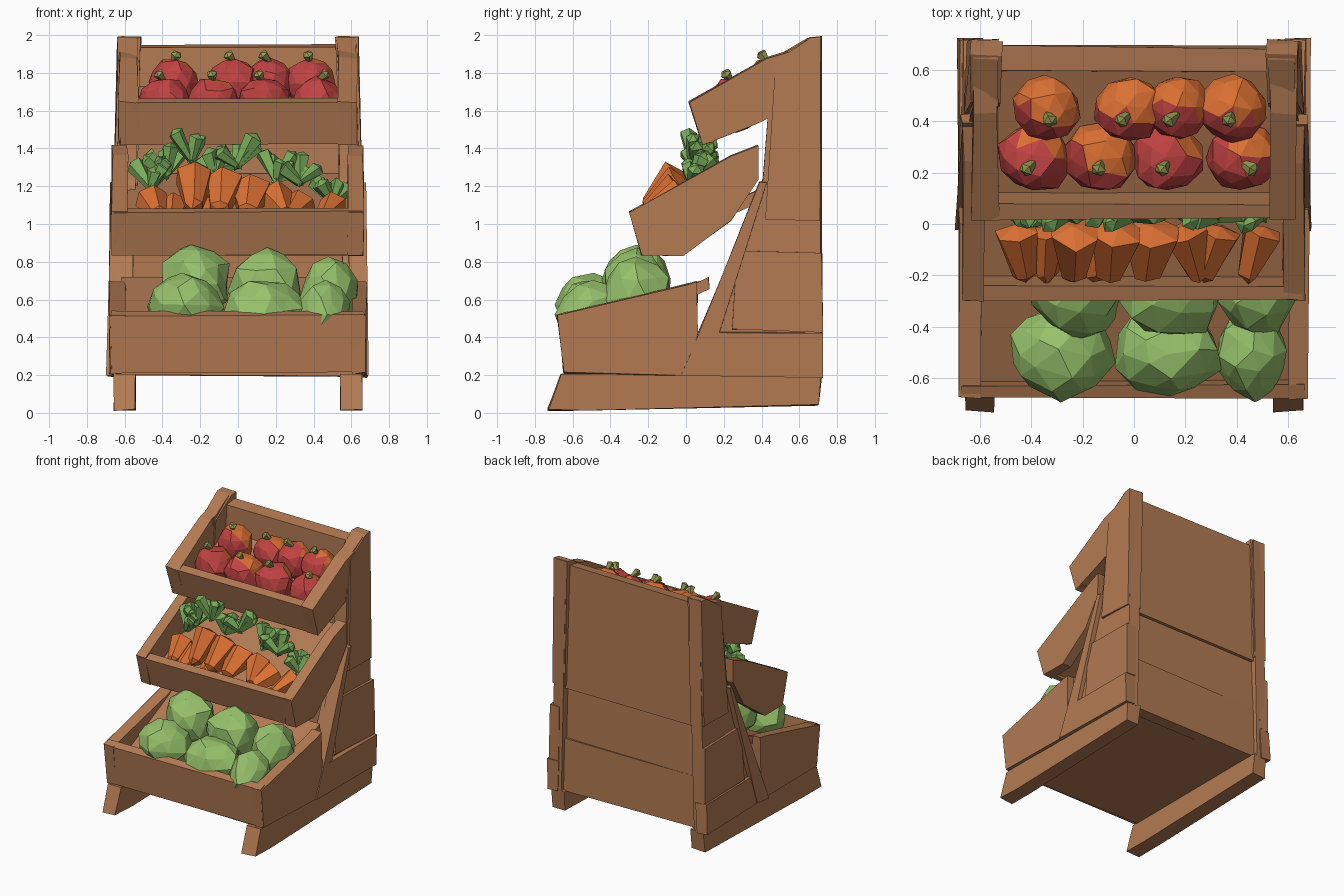
import bpy, bmesh, random
from mathutils import Vector, Matrix

random.seed(4)
if "Cube" in bpy.data.objects:
    bpy.data.objects.remove(bpy.data.objects["Cube"])


def material(name, *srgb):
    m = bpy.data.materials.new(name)
    col = [((c + 0.055) / 1.055) ** 2.4 for c in srgb] + [1]
    m.use_nodes = True
    m.diffuse_color = col
    m.node_tree.nodes["Principled BSDF"].inputs["Base Color"].default_value = col
    return m


WOOD = material("wood", 0.70, 0.48, 0.325)
ORANGE = material("orange", 0.86, 0.44, 0.20)
PALE = material("cabbage_green", 0.59, 0.76, 0.42)
LEAF = material("leaf_green", 0.47, 0.67, 0.35)
RED = material("fruit_red", 0.76, 0.26, 0.26)
OLIVE = material("olive_green", 0.60, 0.61, 0.32)


def finish(name, bm, *mats):
    bmesh.ops.recalc_face_normals(bm, faces=bm.faces)
    me = bpy.data.meshes.new(name)
    bm.to_mesh(me)
    bm.free()
    for m in mats:
        me.materials.append(m)
    ob = bpy.data.objects.new(name, me)
    bpy.context.scene.collection.objects.link(ob)
    return ob


def jitter(bm, amount):
    for v in bm.verts:
        v.co += Vector([random.uniform(-amount, amount) for _ in range(3)])


def board(name, profile, x0, x1, lean=0.0, rough=0.006):
    """Hand-cut board: a y-z outline extruded along x, leaning inward with height."""
    bm = bmesh.new()
    ends = []
    for x in (x0, x1):
        side = 1 if x0 + x1 > 0 else -1
        ends.append([bm.verts.new((x - side * lean * z, y, z)) for y, z in profile])
    bm.faces.new(ends[0])
    bm.faces.new(ends[1][::-1])
    n = len(profile)
    for i in range(n):
        j = (i + 1) % n
        bm.faces.new((ends[0][i], ends[1][i], ends[1][j], ends[0][j]))
    jitter(bm, rough)
    return finish(name, bm, WOOD)


def pair(name, profile, inner, outer, lean=0.0):
    for label, s in (("left", 1), ("right", -1)):
        board(f"{label}_{name}", profile, s * inner, s * outer, lean)


def bin_box(name, side, floor, inner, outer, thick):
    """Open tray; the first two outline points are the front edge."""
    pair(name + "_side", side, inner, outer)
    (ty, tz), (by, bz) = side[:2]
    board(name + "_front", [(ty, tz), (by, bz), (by + thick, bz + 0.01),
                            (ty + thick, tz + 0.02)], -outer + 0.01, outer - 0.01)
    board(name + "_floor", floor, -inner - 0.02, inner + 0.02)


# Side frames
pair("foot_runner", [(-0.73, 0.015), (-0.52, 0.015), (0.7, 0.04), (0.72, 0.2), (-0.66, 0.21)],
     0.545, 0.655)
pair("side_panel", [(-0.03, 0.2), (0.3, 0.98), (0.41, 1.24), (0.46, 1.87), (0.64, 1.98),
                    (0.715, 1.99), (0.715, 0.19)], 0.57, 0.665, 0.022)
pair("lower_side_plank", [(-0.03, 0.2), (0.07, 0.43), (0.72, 0.42), (0.72, 0.19)], 0.6, 0.692, 0.02)
pair("middle_side_plank", [(0.24, 0.44), (0.27, 0.86), (0.72, 0.85), (0.72, 0.43)], 0.6, 0.682, 0.02)
pair("upper_side_plank", [(0.42, 1.02), (0.47, 1.86), (0.66, 1.99), (0.715, 1.99), (0.715, 1.02)],
     0.56, 0.68, 0.022)
pair("slanted_brace", [(-0.02, 0.2), (0.39, 1.22), (0.43, 1.22), (0.11, 0.2)], 0.6, 0.698, 0.02)

# Back planks and base
for i, (lo, hi, y) in enumerate([(0.19, 0.6, 0.69), (0.57, 1.02, 0.675), (0.99, 1.95, 0.69)]):
    board(f"back_plank_{i + 1}", [(0.59, lo), (0.59, hi - 0.02), (y, hi), (y, lo)],
          -0.58, 0.58, rough=0.009)
board("base_floor", [(-0.62, 0.2), (-0.62, 0.25), (0.66, 0.25), (0.66, 0.2)], -0.62, 0.62)

# Three stepped bins
bin_box("lower_bin", [(-0.68, 0.515), (-0.645, 0.21), (0, 0.2), (0.06, 0.42), (0.06, 0.7), (0, 0.68)],
        [(-0.64, 0.3), (-0.64, 0.36), (0.12, 0.72), (0.12, 0.66)], 0.6, 0.68, 0.05)
bin_box("middle_bin", [(-0.3, 1.065), (-0.235, 0.83), (-0.02, 0.83), (0.24, 1.02), (0.38, 1.24),
                       (0.38, 1.42), (0.24, 1.36)],
        [(-0.23, 0.84), (-0.23, 0.91), (0.58, 1.27), (0.58, 1.2)], 0.585, 0.665, 0.055)
bin_box("upper_bin", [(0.02, 1.645), (0.09, 1.42), (0.37, 1.53), (0.6, 1.64), (0.6, 1.93), (0.43, 1.88)],
        [(0.1, 1.43), (0.1, 1.5), (0.6, 1.73), (0.6, 1.66)], 0.53, 0.63, 0.055)


def lump(name, centre, size, rough, *mats):
    """Faceted round vegetable."""
    bm = bmesh.new()
    bmesh.ops.create_icosphere(bm, subdivisions=2, radius=1)
    jitter(bm, rough)
    bmesh.ops.transform(bm, verts=bm.verts,
                        matrix=Matrix.Translation(centre) @ Matrix.Diagonal((*size, 1)))
    return finish(name, bm, *mats)


def spike(bm, start, end, r0, r1, sides, cap):
    """Tapered stick with pointed ends."""
    start, end = Vector(start), Vector(end)
    d = end - start
    mat = Matrix.Translation((start + end) / 2) @ d.to_track_quat("Z", "Y").to_matrix().to_4x4()
    new = bmesh.ops.create_cone(bm, cap_ends=True, segments=sides, radius1=r0, radius2=r1,
                                depth=d.length, matrix=mat)["verts"]
    caps = {f for v in new for f in v.link_faces if len(f.verts) == sides}
    bmesh.ops.poke(bm, faces=list(caps), offset=cap)


# Cabbages: a front row and a higher back row
for i, (x, w, top) in enumerate([(-0.28, 0.21, 0.73), (0.13, 0.21, 0.71), (0.46, 0.14, 0.69)]):
    lump(f"front_cabbage_{i + 1}", (x, -0.5, top - 0.17), (w, 0.18, 0.17), 0.1, PALE)
for i, (x, w, top) in enumerate([(-0.23, 0.19, 0.89), (0.15, 0.2, 0.86), (0.48, 0.16, 0.81)]):
    lump(f"back_cabbage_{i + 1}", (x, -0.26, top - 0.2), (w, 0.18, 0.2), 0.1, PALE)

# Carrots pointing forward and down
for i, (x, z, r) in enumerate([(-0.46, 1.13, 0.09), (-0.23, 1.25, 0.11), (-0.07, 1.22, 0.11),
                               (0.07, 1.17, 0.11), (0.2, 1.14, 0.1), (0.33, 1.1, 0.09), (0.5, 1.09, 0.08),
                               (-0.34, 1.08, 0.09), (-0.14, 1.08, 0.1)]):
    bm = bmesh.new()
    spike(bm, (x, -0.03, z), (x + random.uniform(-0.06, 0.06), -0.2, z * 0.4 + 0.6), r, r * 0.5, 6, 0.03)
    jitter(bm, 0.01)
    finish(f"carrot_{i + 1}", bm, ORANGE)

# Leafy carrot tops
for i, (x, z) in enumerate([(-0.46, 1.2), (-0.38, 1.26), (-0.25, 1.34), (-0.12, 1.27), (0.0, 1.31),
                            (0.2, 1.23), (0.33, 1.22), (0.5, 1.12)]):
    bm = bmesh.new()
    for k in range(6):
        tip = Vector((random.uniform(-0.1, 0.1), random.uniform(-0.03, 0.13), random.uniform(0.05, 0.15)))
        base = Vector((x, 0.03, z))
        spike(bm, base, base + tip, 0.02, 0.045, 5, 0.025)
    jitter(bm, 0.008)
    finish(f"carrot_top_{i + 1}", bm, LEAF)


def fruit(name, centre, r, blush):
    """Round fruit: red toward the front, orange toward the back."""
    ob = lump(name, centre, (r, r * 0.95, r), 0.08, RED, ORANGE, OLIVE)
    for p in ob.data.polygons:
        p.material_index = 1 if p.normal.y + 0.35 * p.normal.x + blush > 0 else 0
    bm = bmesh.new()
    top = Vector(centre) + Vector((0, -0.02, r * 0.85))
    spike(bm, top, top + Vector((random.uniform(-0.05, 0.05), -0.03, 0.04)), 0.012, 0.03, 5, 0.015)
    finish(name + "_stalk", bm, OLIVE)


# Fruit in the upper bin, two rows
for i, (x, blush) in enumerate([(-0.39, -0.45), (-0.13, 0.2), (0.13, -0.6), (0.42, -0.4)]):
    fruit(f"front_fruit_{i + 1}", (x, 0.26, 1.635), 0.145, blush)
for i, (x, blush) in enumerate([(-0.34, 0.3), (-0.02, 0.15), (0.17, 0.0), (0.38, 0.25)]):
    fruit(f"back_fruit_{i + 1}", (x, 0.45, 1.745), 0.135, blush)
